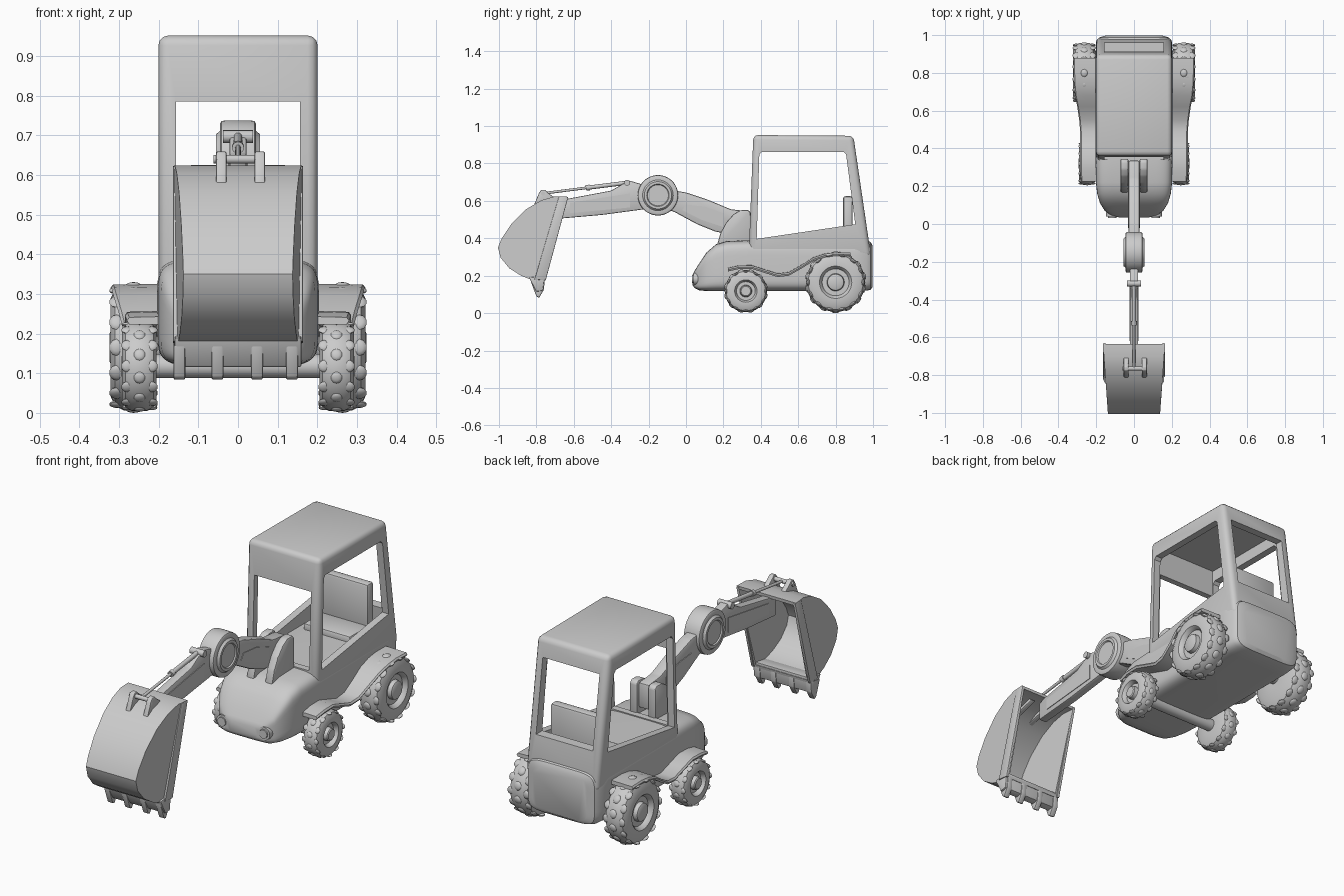
import bpy, bmesh, math
from mathutils import Vector

if "Cube" in bpy.data.objects:
    bpy.data.objects.remove(bpy.data.objects["Cube"])

GREY = bpy.data.materials.new("plain_grey")
GREY.diffuse_color = (0.6, 0.6, 0.6, 1)
GREY.use_nodes = True
GREY.node_tree.nodes["Principled BSDF"].inputs["Base Color"].default_value = GREY.diffuse_color


def finish(bm, name):
    bmesh.ops.recalc_face_normals(bm, faces=bm.faces)
    me = bpy.data.meshes.new(name)
    bm.to_mesh(me)
    bm.free()
    ob = bpy.data.objects.new(name, me)
    bpy.context.collection.objects.link(ob)
    me.materials.append(GREY)
    return ob


def loft(name, rings, caps=True, loop=False):
    """Skin closed rings of points."""
    bm = bmesh.new()
    vs = [[bm.verts.new(p) for p in r] for r in rings]
    n = len(vs[0])
    pairs = list(zip(vs, vs[1:])) + ([(vs[-1], vs[0])] if loop else [])
    for a, b in pairs:
        for i in range(n):
            j = (i + 1) % n
            bm.faces.new((a[i], a[j], b[j], b[i]))
    if caps and not loop:
        bm.faces.new(vs[0])
        bm.faces.new(vs[-1])
    return finish(bm, name)


def prism(name, prof, x0, x1, bevel=0.0, seg=2):
    """Side profile (y, z) extruded along x."""
    ob = loft(name, [[(x, y, z) for y, z in prof] for x in (x0, x1)])
    if bevel:
        bm = bmesh.new()
        bm.from_mesh(ob.data)
        bmesh.ops.bevel(bm, geom=bm.edges[:], offset=bevel, segments=seg,
                        profile=0.5, affect='EDGES', clamp_overlap=True)
        bm.to_mesh(ob.data)
        bm.free()
    return ob


def box(name, x0, x1, y0, y1, z0, z1, bevel=0.0):
    return prism(name, [(y0, z0), (y1, z0), (y1, z1), (y0, z1)], x0, x1, bevel)


def lathe(name, prof, y, z, seg=40):
    """Profile (x, radius) turned about an axis along x."""
    ang = [2 * math.pi * i / seg for i in range(seg)]
    return loft(name, [[(x, y + r * math.cos(a), z + r * math.sin(a)) for a in ang]
                       for x, r in prof])


def rod(name, p, q, r):
    bm = bmesh.new()
    p, q = Vector(p), Vector(q)
    bmesh.ops.create_cone(bm, cap_ends=True, segments=16, radius1=r, radius2=r,
                          depth=(q - p).length)
    ob = finish(bm, name)
    ob.rotation_mode = 'QUATERNION'
    ob.rotation_quaternion = (q - p).to_track_quat('Z', 'Y')
    ob.location = (p + q) / 2
    return ob


def cut(ob, cutter):
    m = ob.modifiers.new("cut", 'BOOLEAN')
    m.operation, m.solver, m.object = 'DIFFERENCE', 'EXACT', cutter
    bpy.context.view_layer.objects.active = ob
    bpy.ops.object.modifier_apply(modifier=m.name)
    bpy.data.objects.remove(cutter)


# Lower body: rounded sections running from nose to tail
def section(y, w, z0, z1, n=6, seg=48):
    ring = []
    for i in range(seg):
        a = 2 * math.pi * (i + 0.5) / seg
        c, s = math.cos(a), math.sin(a)
        ring.append((w * math.copysign(abs(c) ** (2 / n), c), y,
                     (z0 + z1) / 2 + (z1 - z0) / 2 * math.copysign(abs(s) ** (2 / n), s)))
    return ring


loft("body", [section(*s) for s in (
    (0.035, 0.08, 0.15, 0.205), (0.045, 0.12, 0.135, 0.225), (0.07, 0.155, 0.122, 0.265),
    (0.11, 0.18, 0.118, 0.325), (0.16, 0.195, 0.117, 0.368), (0.22, 0.202, 0.117, 0.385),
    (0.35, 0.204, 0.117, 0.39), (0.9, 0.204, 0.117, 0.39), (0.965, 0.2, 0.12, 0.39),
    (0.987, 0.185, 0.125, 0.38), (0.998, 0.15, 0.14, 0.36))])

# Cab: one tapered shell with interior and windows cut out
cab = prism("cab", [(0.335, 0.3), (0.36, 0.952), (0.895, 0.948), (0.99, 0.3)],
            -0.201, 0.201, 0.025, 3)
cut(cab, prism("cut_inside", [(0.372, 0.385), (0.388, 0.92), (0.862, 0.92), (0.925, 0.385)],
               -0.165, 0.165))
cut(cab, prism("cut_sides", [(0.378, 0.397), (0.392, 0.848), (0.404, 0.862), (0.842, 0.862),
                             (0.856, 0.848), (0.905, 0.475)], -0.3, 0.3))
cut(cab, box("cut_front", -0.157, 0.157, 0.2, 0.5, 0.395, 0.785))
cut(cab, box("cut_back", -0.157, 0.157, 0.8, 1.2, 0.49, 0.855))

# Seat
box("seat_back", -0.13, 0.13, 0.84, 0.89, 0.37, 0.625, 0.012)
box("seat_cushion", -0.13, 0.13, 0.70, 0.86, 0.37, 0.42, 0.012)

# Wheels with scattered oval tread blocks
def wheel(name, side, y, z, r, x0, x1, hub, count):
    w = x1 - x0
    prof = [(x0, 0.3 * r), (x0, 0.7 * r), (x0 + 0.1 * w, 0.88 * r), (x0 + 0.28 * w, 0.96 * r),
            (x1 - 0.28 * w, 0.96 * r), (x1 - 0.1 * w, 0.89 * r), (x1, 0.74 * r),
            (x1, hub * 1.2), (x1 - 0.012, hub * 1.05), (x1 - 0.022, hub), (x1 - 0.022, hub * 0.65),
            (x1 - 0.002, hub * 0.6), (x1 + 0.002, hub * 0.5), (x1 + 0.002, 0.002)]
    lathe(name + "_tyre", [(side * x, q) for x, q in prof], y, z)
    bm = bmesh.new()
    for i in range(count):
        a = 2 * math.pi * i / count
        for k, (t, rad) in enumerate(((0.14, 0.89), (0.5, 0.95), (0.86, 0.89))):
            b = a + (math.pi / count if k == 1 else 0)
            new = bmesh.ops.create_uvsphere(bm, u_segments=10, v_segments=6, radius=1)["verts"]
            for v in new:
                px, pt, pr = v.co.x * w * 0.17, v.co.y * r * 0.13, v.co.z * r * 0.05 + r * rad
                v.co = (side * (x0 + t * w + px), y + pr * math.cos(b) - pt * math.sin(b),
                        z + pr * math.sin(b) + pt * math.cos(b))
    finish(bm, name + "_tread")


# Fender path: y, z, outer x
FENDER = [(0.225, 0.243, 0.28), (0.28, 0.255, 0.285), (0.35, 0.257, 0.285), (0.42, 0.235, 0.285),
          (0.49, 0.213, 0.285), (0.55, 0.22, 0.29), (0.62, 0.26, 0.30), (0.68, 0.298, 0.312),
          (0.74, 0.318, 0.318), (0.80, 0.326, 0.32), (0.88, 0.325, 0.322)]
for side, tag in ((1, "right"), (-1, "left")):
    wheel(tag + "_front_wheel", side, 0.32, 0.118, 0.118, 0.205, 0.292, 0.05, 12)
    wheel(tag + "_rear_wheel", side, 0.80, 0.165, 0.165, 0.205, 0.322, 0.072, 14)
    loft(tag + "_fender", [[(side * 0.19, y, z), (side * (x - 0.006), y, z - 0.002),
                            (side * x, y, z - 0.01), (side * (x - 0.006), y, z - 0.02),
                            (side * 0.19, y, z - 0.02)] for y, z, x in FENDER])
    # Headlight and arm bracket
    rod(tag + "_headlight", (side * 0.115, 0.09, 0.183), (side * 0.115, 0.04, 0.183), 0.033)
    rod(tag + "_headlight_lens", (side * 0.115, 0.09, 0.183), (side * 0.115, 0.033, 0.183), 0.022)
    x0, x1 = sorted((side * 0.03, side * 0.072))
    prism(tag + "_arm_bracket", [(0.345, 0.36), (0.165, 0.36), (0.185, 0.43), (0.215, 0.485),
                                 (0.255, 0.53), (0.29, 0.55), (0.33, 0.552), (0.345, 0.54)],
          x0, x1, 0.008)
for y, z in ((0.32, 0.118), (0.80, 0.165)):
    lathe("axle", [(-0.24, 0.03), (0.24, 0.03)], y, z, 20)

# Digging arm: boom, elbow and stick
prism("boom", [(0.335, 0.545), (0.24, 0.555), (0.12, 0.605), (0.0, 0.645), (-0.15, 0.67),
               (-0.17, 0.58), (-0.06, 0.54), (0.06, 0.475), (0.16, 0.435), (0.25, 0.42),
               (0.335, 0.42)], -0.029, 0.029, 0.008)
prism("boom_panel", [(0.2, 0.535), (0.1, 0.57), (0.0, 0.58), (-0.02, 0.55), (0.08, 0.5),
                     (0.2, 0.46)], -0.032, 0.032)
half = [(0.03, 0.108), (0.042, 0.106), (0.045, 0.1), (0.045, 0.082), (0.05, 0.077),
        (0.056, 0.073), (0.056, 0.06), (0.05, 0.056), (0.05, 0.002)]
lathe("elbow_joint", [(-x, r) for x, r in reversed(half)] + half, -0.15, 0.63, 48)
prism("stick", [(-0.15, 0.67), (-0.24, 0.69), (-0.30, 0.708), (-0.34, 0.69), (-0.40, 0.655),
                (-0.64, 0.61), (-0.68, 0.595), (-0.68, 0.505), (-0.45, 0.525), (-0.15, 0.565)],
      -0.022, 0.022, 0.006)
prism("stick_panel", [(-0.3, 0.64), (-0.62, 0.59), (-0.62, 0.535), (-0.3, 0.565)], -0.025, 0.025)

# Bucket linkage
lathe("link_pin", [(-0.038, 0.016), (0.038, 0.016)], -0.315, 0.697, 16)
rod("link_sleeve", (0, -0.315, 0.697), (0, -0.53, 0.67), 0.011)
rod("link_rod", (0, -0.5, 0.674), (0, -0.765, 0.64), 0.007)
rod("link_collar", (0, -0.515, 0.672), (0, -0.535, 0.669), 0.015)
lathe("bucket_pin", [(-0.062, 0.011), (0.068, 0.011)], -0.765, 0.64, 16)
for x in (-0.042, 0.055):
    prism("bucket_lug", [(-0.68, 0.6), (-0.74, 0.645), (-0.755, 0.66), (-0.775, 0.658),
                         (-0.787, 0.64), (-0.82, 0.56)], x - 0.013, x + 0.013, 0.004)

# Bucket: curved open shell, narrower towards its back
PROF = [(-0.635, 0.615), (-0.70, 0.617), (-0.77, 0.597), (-0.85, 0.55), (-0.93, 0.47),
        (-0.98, 0.395), (-0.998, 0.35), (-0.985, 0.30), (-0.94, 0.245), (-0.88, 0.207),
        (-0.82, 0.183), (-0.755, 0.18)]


def bucket_w(y):
    return 0.157 + (y + 0.64) * 0.07


bm = bmesh.new()
sides = [[bm.verts.new((s * bucket_w(y), y, z)) for y, z in PROF] for s in (-1, 1)]
for a, b, c, d in zip(sides[0], sides[0][1:], sides[1][1:], sides[1]):
    bm.faces.new((a, b, c, d))
for s in sides:
    bm.faces.new(s)
bucket = finish(bm, "bucket")
m = bucket.modifiers.new("wall", 'SOLIDIFY')
m.thickness, m.offset, m.use_even_offset = 0.014, 0, True
bpy.context.view_layer.objects.active = bucket
bpy.ops.object.modifier_apply(modifier=m.name)
for s in (-1, 1):
    x0, x1 = sorted((s * 0.15, s * 0.164))
    prism("bucket_rim", [(-0.63, 0.62), (-0.68, 0.622), (-0.81, 0.18), (-0.75, 0.175)],
          x0, x1, 0.003)
prism("bucket_lip", [(-0.84, 0.19), (-0.755, 0.2), (-0.765, 0.12), (-0.80, 0.115)],
      -0.16, 0.16, 0.005)
for x in (-0.148, -0.052, 0.048, 0.136):
    prism("bucket_tooth", [(-0.83, 0.17), (-0.755, 0.18), (-0.76, 0.125), (-0.785, 0.082),
                           (-0.80, 0.09)], x - 0.015, x + 0.015, 0.005)

# Smooth shading with crisp edges
bpy.ops.object.select_all(action='SELECT')
bpy.context.view_layer.objects.active = bucket
bpy.ops.object.shade_smooth_by_angle(angle=math.radians(35))
